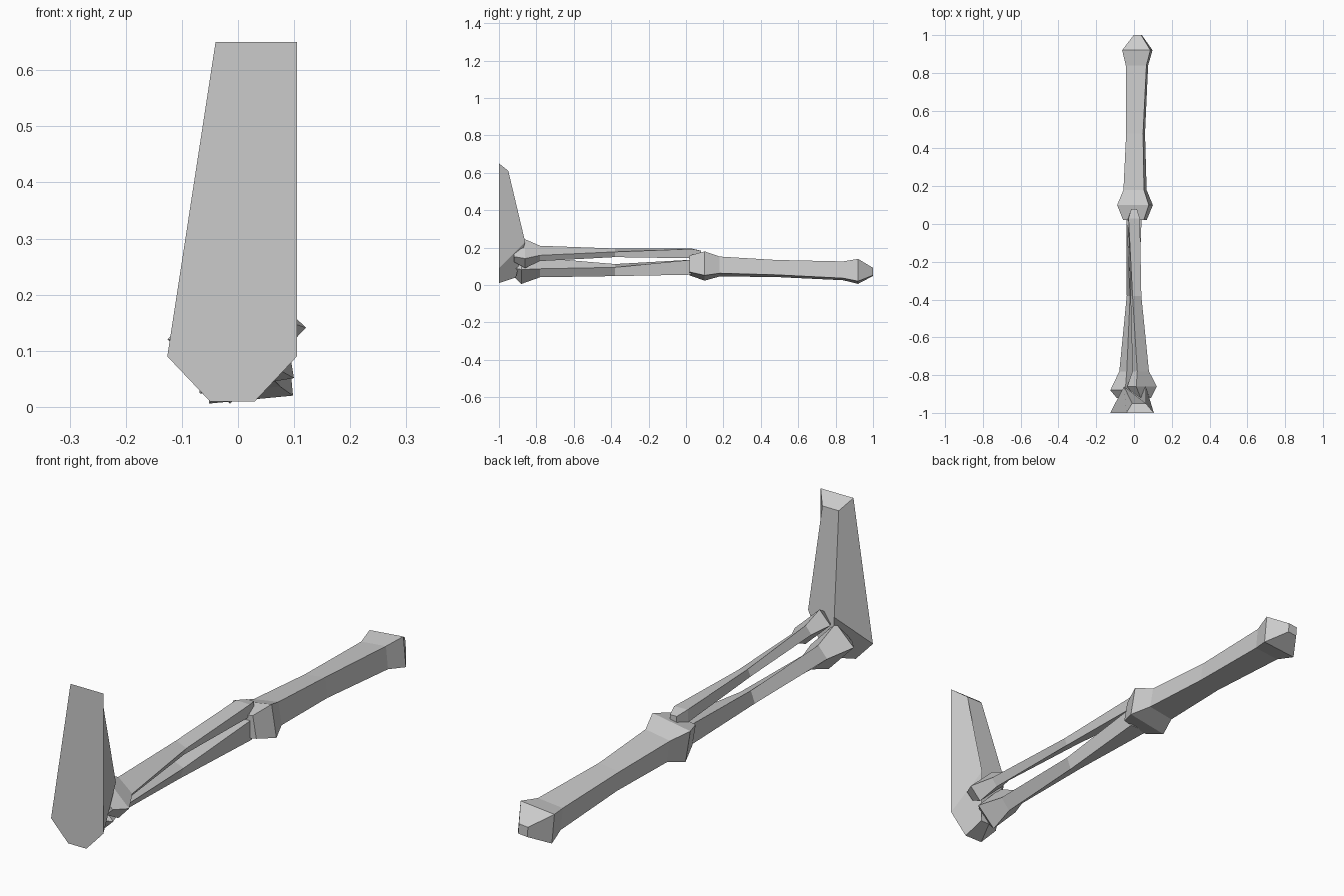
import bpy
import bmesh
from math import radians, sin, cos

cube = bpy.data.objects.get("Cube")
if cube:
    bpy.data.objects.remove(cube)

bone_grey = bpy.data.materials.new("bone_grey")
bone_grey.use_nodes = True
colour = (0.6, 0.6, 0.6, 1)
bone_grey.diffuse_color = colour
shader = bone_grey.node_tree.nodes["Principled BSDF"]
shader.inputs["Base Color"].default_value = colour


def skin(name, rings):
    """Skin equal-length rings of points into a closed flat-shaded solid."""
    bm = bmesh.new()
    loops = [[bm.verts.new(point) for point in ring] for ring in rings]
    for near, far in zip(loops, loops[1:]):
        for i in range(len(near)):
            bm.faces.new((near[i - 1], near[i], far[i], far[i - 1]))
    bm.faces.new(loops[0])
    bm.faces.new(loops[-1])
    bmesh.ops.recalc_face_normals(bm, faces=bm.faces)
    mesh = bpy.data.meshes.new(name)
    bm.to_mesh(mesh)
    bm.free()
    mesh.materials.append(bone_grey)
    obj = bpy.data.objects.new(name, mesh)
    bpy.context.collection.objects.link(obj)


def mix(a, b, t):
    return a + (b - a) * t


def bone(name, start, end, rolls, stations, sag=0):
    """Four-sided bone: rectangles (y, width, height) on a bowed, twisting axis."""
    rings = []
    for y, width, height in stations:
        t = (y - start[1]) / (end[1] - start[1])
        centre_x = mix(start[0], end[0], t * t)
        centre_z = mix(start[2], end[2], t) - sag * t * (1 - t)
        roll = radians(mix(rolls[0], rolls[1], t))
        ring = []
        for side, up in ((-1, -1), (-1, 1), (1, 1), (1, -1)):
            across = side * width / 2
            above = up * height / 2
            ring.append((centre_x + across * cos(roll) - above * sin(roll),
                         y,
                         centre_z + across * sin(roll) + above * cos(roll)))
        rings.append(ring)
    skin(name, rings)


# Thick long bone with a flared joint at each end
bone("upper_bone", start=(0.005, 0, 0.105), end=(0.02, 1, 0.07), rolls=(10, 5),
     stations=[(0.02, 0.11, 0.09), (0.1, 0.17, 0.13), (0.18, 0.11, 0.09),
               (0.48, 0.09, 0.08), (0.84, 0.11, 0.09), (0.92, 0.15, 0.12),
               (1, 0.04, 0.04)])

# Lower of the paired bones, drifting to -x
bone("paired_bone_low", start=(0, 0.03, 0.095), end=(-0.033, -0.92, 0.105),
     rolls=(0, -48), sag=0.08,
     stations=[(0.03, 0.08, 0.08), (-0.38, 0.05, 0.05), (-0.78, 0.09, 0.06),
               (-0.88, 0.16, 0.11), (-0.92, 0.1, 0.07)])

# Upper of the paired bones, drifting to +x
bone("paired_bone_high", start=(0, 0.08, 0.168), end=(0.048, -0.92, 0.166),
     rolls=(0, -46), sag=-0.02,
     stations=[(0.08, 0.03, 0.03), (0.03, 0.06, 0.05), (-0.38, 0.05, 0.03),
               (-0.78, 0.08, 0.04), (-0.86, 0.15, 0.07), (-0.92, 0.08, 0.04)])

# Tall flat plate, with a back ridge half as wide as its front
left_front, right_front, left_back, right_back = [], [], [], []
for z, left, right, ridge_y, ridge_z in ((0.65, -0.04, 0.105, -0.95, 0.61),
                                         (0.09, -0.126, 0.105, -0.86, 0.23),
                                         (0.01, -0.05, 0.03, -0.91, 0.04)):
    left_front.append((left, -1, z))
    right_front.append((right, -1, z))
    left_back.append((mix(0.02, left, 0.5), ridge_y, ridge_z))
    right_back.append((mix(0.02, right, 0.5), ridge_y, ridge_z))
skin("end_plate", [left_front + right_front[::-1], left_back + right_back[::-1]])
